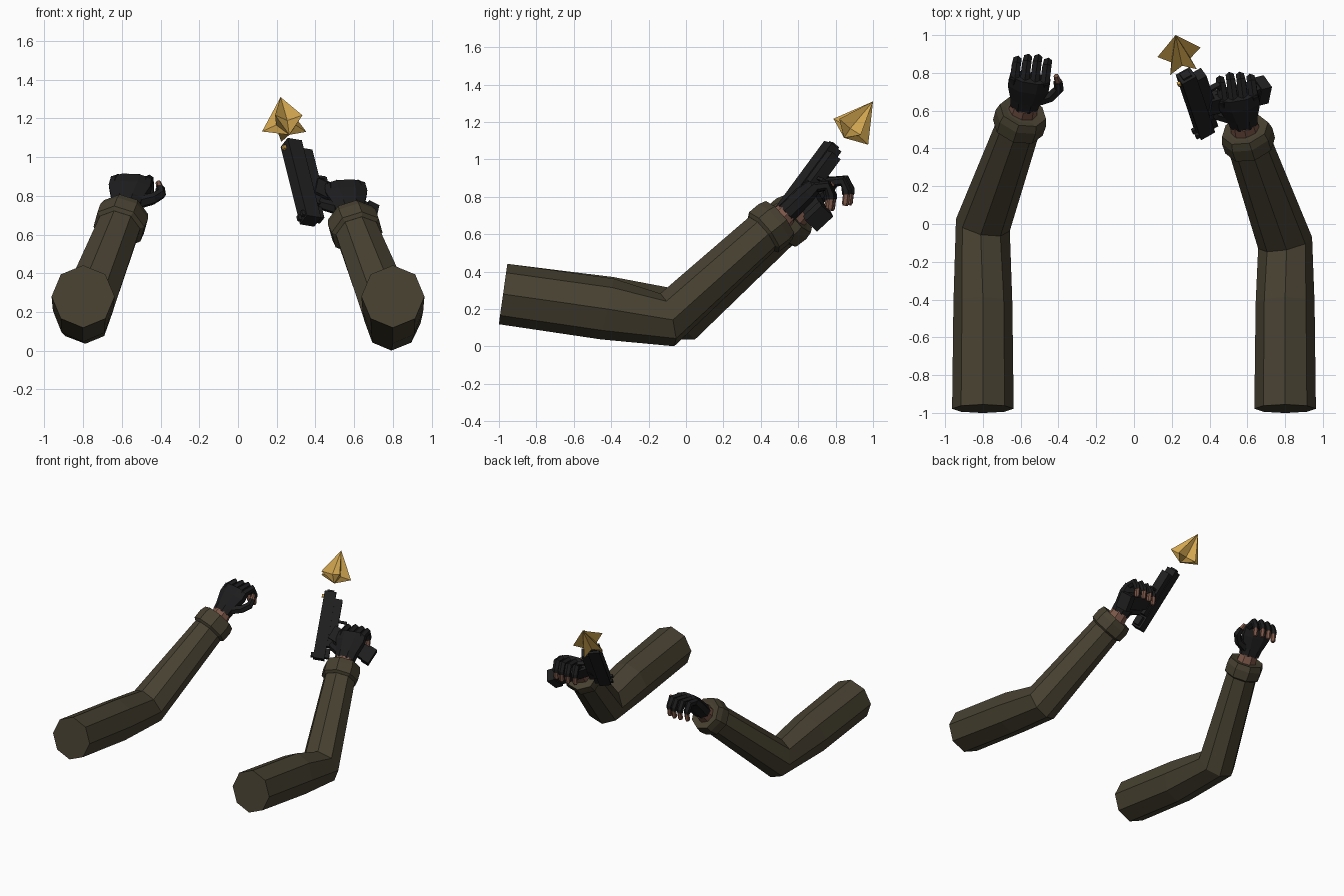
import bpy, bmesh, math
from mathutils import Vector as V

if "Cube" in bpy.data.objects:
    bpy.data.objects.remove(bpy.data.objects["Cube"])


def material(name, rgb):
    m = bpy.data.materials.new(name)
    m.diffuse_color = (*rgb, 1)
    m.use_nodes = True
    m.node_tree.nodes["Principled BSDF"].inputs["Base Color"].default_value = m.diffuse_color
    return m


SLEEVE = material("olive sleeve", (0.062, 0.052, 0.030))
GLOVE = material("black glove", (0.012, 0.012, 0.013))
SKIN = material("skin", (0.20, 0.095, 0.065))
METAL = material("gun metal", (0.014, 0.014, 0.015))
GOLD = material("gold", (0.64, 0.38, 0.08))


def finish(name, bm, mat):
    bmesh.ops.recalc_face_normals(bm, faces=bm.faces)
    mesh = bpy.data.meshes.new(name)
    bm.to_mesh(mesh)
    bm.free()
    mesh.materials.append(mat)
    ob = bpy.data.objects.new(name, mesh)
    bpy.context.collection.objects.link(ob)
    return ob


def loft(name, rings, mat, ref=(0, 0, 1), sides=8, turn=0.0):
    """Skin through rings of (centre, normal, radius along ref, radius across)."""
    bm = bmesh.new()
    loops = []
    for c, t, ru, rs in rings:
        t = V(t).normalized()
        up = V(ref) - t * t.dot(V(ref))
        up.normalize()
        side = t.cross(up)
        angles = [turn + math.tau * i / sides for i in range(sides)]
        loops.append([bm.verts.new(V(c) + up * ru * math.cos(a) + side * rs * math.sin(a))
                      for a in angles])
    for p, q in zip(loops, loops[1:]):
        for i in range(sides):
            j = (i + 1) % sides
            bm.faces.new((p[i], p[j], q[j], q[i]))
    bm.faces.new(loops[0])
    bm.faces.new(loops[-1])
    return finish(name, bm, mat)


def tube(name, pts, radii, mat, ref):
    """Six-sided tube along a short path."""
    rings = []
    for i, p in enumerate(pts):
        t = pts[min(i + 1, len(pts) - 1)] - pts[max(i - 1, 0)]
        rings.append((p, t, radii[i], radii[i]))
    return loft(name, rings, mat, ref, sides=6, turn=math.pi / 6)


def box(name, centre, axes, size, mat, taper=1.0):
    """Box on three given axes, optionally narrowed at the end of the first."""
    bm = bmesh.new()
    bmesh.ops.create_cube(bm, size=1)
    for v in bm.verts:
        k = taper if v.co.x > 0 else 1.0
        x, y, z = v.co
        v.co = V(centre) + axes[0] * x * size[0] + axes[1] * y * size[1] * k + axes[2] * z * size[2] * k
    return finish(name, bm, mat)


def build_arm(label, m, shift, elbow_normal, mid_z):
    """m = 1 for the arm at -x, -1 for its mirrored partner."""
    def pos(x, y, z):
        return V((x * m, y, z)) + V(shift)

    def vec(x, y, z):
        return V((x * m, y, z)).normalized()

    # sleeve: shoulder, middle, elbow, end of forearm
    elbow, start, end = pos(-.80, -.005, .172), pos(-.615, .51, .64), pos(-.588, .595, .708)
    f = (end - start).normalized()
    loft(label + "_sleeve", [
        (V((-.80 * m, -.978, .28)), (0, .32, -.045), .163, .163),
        (V((-.80 * m, -.42, mid_z)), (0, .335, -.07), .166, .156),
        (elbow, vec(*elbow_normal), .146, .146),
        (start, f, .115, .118)], SLEEVE)
    # cuff
    loft(label + "_cuff", [
        (start - f * .015, f, .115, .118), (start, f, .135, .138),
        (start + f * .07, f, .137, .140), (end, f, .125, .128),
        (end - f * .005, f, .09, .09)], SLEEVE)

    # hand frame: forward, across towards the thumb, back of the hand
    h = vec(.15, .68, .68)
    a = vec(.97, .03, .15)
    a = (a - h * a.dot(h)).normalized()
    n = a.cross(h) * m
    wrist = pos(-.585, .61, .72)
    loft(label + "_wrist", [(wrist - h * .04, h, .07, .078),
                            (wrist + h * .03, h, .062, .072)], SKIN, n)
    t = math.pi / 8
    loft(label + "_palm", [
        (wrist + h * .022, h, .060, .078), (wrist + h * .08, h, .058, .088),
        (wrist + h * .17, h, .056, .118), (wrist + h * .235, h, .044, .116)],
        GLOVE, n, turn=t)

    # four curled fingers with bare tips
    knuckle = wrist + h * .215 + n * .008
    for i, ln in enumerate((.080, .100, .108, .098)):
        k = knuckle + a * (-.081 + .054 * i)
        p1 = k + vec(.12, .97, .12) * ln
        p2 = p1 + vec(.08, .35, -.90) * .055
        p3 = p2 + vec(.05, .05, -1) * .022
        p4 = p3 + vec(0, -.12, -1) * .06
        tube(f"{label}_finger_{i + 1}", [k - h * .03, k, p1, p2, p3],
             (.024, .028, .027, .025, .023), GLOVE, a)
        tube(f"{label}_fingertip_{i + 1}", [p3 - (p4 - p3) * .2, p3 + (p4 - p3) * .8, p4],
             (.019, .019, .013), SKIN, a)

    # thumb
    q = [pos(-.52, .655, .765), pos(-.44, .675, .785), pos(-.398, .715, .81), pos(-.402, .755, .84)]
    tube(label + "_thumb", q, (.036, .031, .028, .024), GLOVE, n)
    tube(label + "_thumb_tip", [q[3], pos(-.412, .785, .87)], (.019, .014), SKIN, n)


build_arm("left", 1, (0, 0, 0), (.2, .9, .36), .208)
build_arm("right", -1, (0, -.095, -.03), (.2, .95, .26), .200)

# pistol frame: d along the barrel, g towards the grip, s through the sides
rear, muzzle = V((.375, .49, .67)), V((.275, .785, 1.07))
d = (muzzle - rear).normalized()
g = V((.87, .45, -.18))
g = (g - d * g.dot(d)).normalized()
s = d.cross(g)
axes = (d, g, s)
length = (muzzle - rear).length


def gun(name, along, down, size, mat=METAL, side=0.0):
    box(name, rear + d * along + g * down + s * side, axes, size, mat)


gun("slide", length / 2, 0, (length, .085, .078), METAL)
gun("lower_frame", .28, .068, (.36, .060, .066))
gun("rear_tang", .05, .055, (.07, .035, .05))
gun("muzzle_ring", length + .006, 0, (.014, .05, .045))
gun("front_sight", length - .035, -.049, (.022, .018, .018), GOLD)
for sg in (-1, 1):
    gun("rear_sight", .025, -.05, (.03, .022, .018), METAL, sg * .02)
gun("trigger_guard_front", .30, .12, (.016, .07, .03))
gun("trigger_guard_bottom", .25, .15, (.11, .016, .03))
gun("trigger", .24, .11, (.014, .05, .018))

# grip and magazine base, passing through the fist
top, base = V((.39, .635, .835)), V((.695, .712, .685))
gd = (base - top).normalized()
gs = (s - gd * s.dot(gd)).normalized()
grip_axes = (gd, gs, gd.cross(gs))
box("grip", (top + base) / 2, grip_axes, ((base - top).length, .075, .105), METAL)
box("magazine_base", base - gd * .025, grip_axes, (.06, .095, .12), METAL)

# muzzle flash: five-pointed star base drawn out to a tip
tip, centre, back = V((.22, 1.0, 1.31)), V((.245, .88, 1.155)), V((.265, .845, 1.115))
ax = (tip - centre).normalized()
e1 = (V((1, 0, 0)) - ax * ax.x).normalized()
e2 = e1.cross(ax) * -1
bm = bmesh.new()
rim = []
for i in range(10):
    ang = math.radians(100 + 36 * i)
    r = .123 if i % 2 == 0 else .055
    rim.append(bm.verts.new(centre + (e1 * math.cos(ang) + e2 * math.sin(ang)) * r))
vt, vb = bm.verts.new(tip), bm.verts.new(back)
for i in range(10):
    j = (i + 1) % 10
    bm.faces.new((rim[i], rim[j], vt))
    bm.faces.new((rim[j], rim[i], vb))
finish("muzzle_flash", bm, GOLD)
